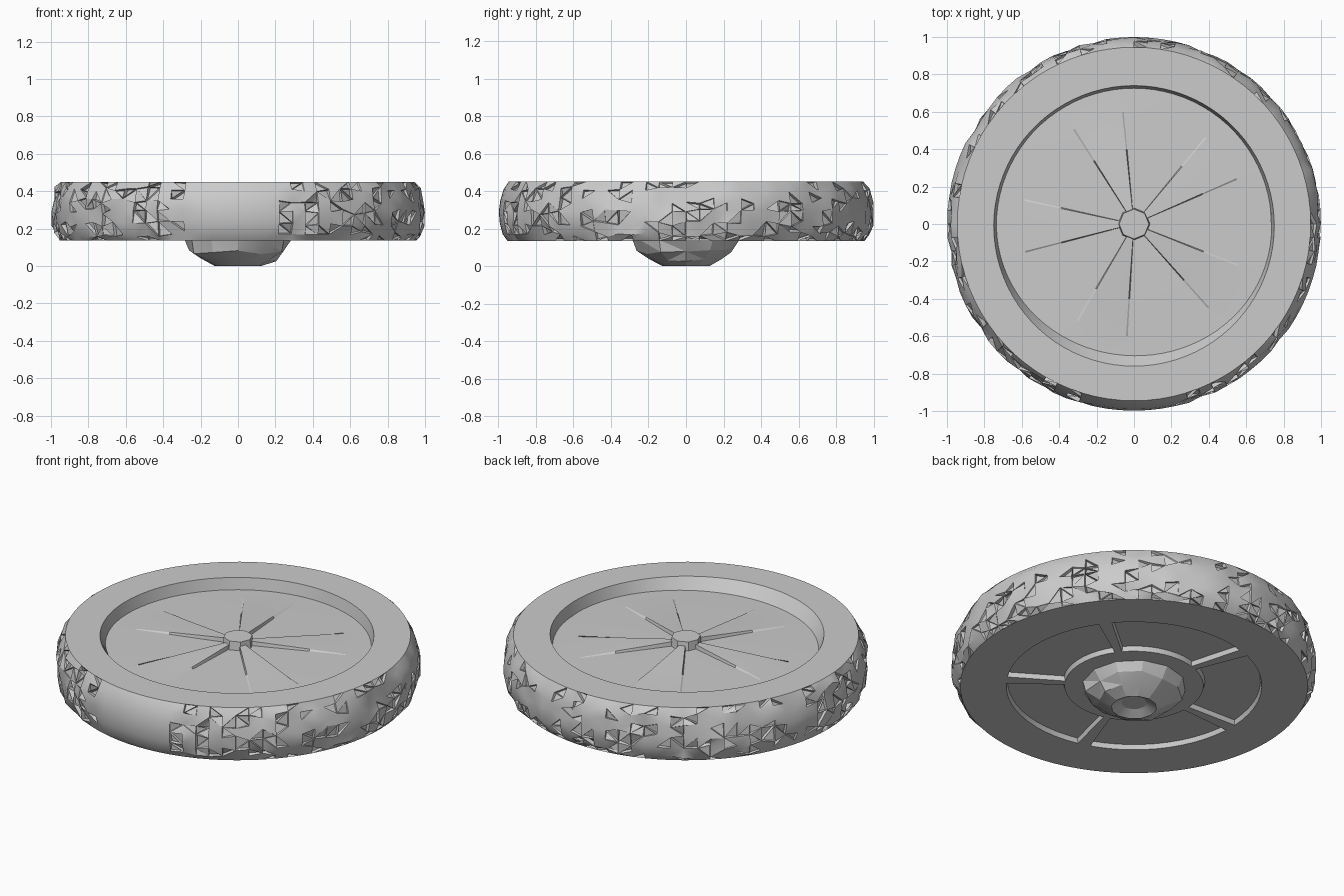
import bpy, bmesh, math, random

random.seed(4)
cube = bpy.data.objects.get("Cube")
if cube:
    bpy.data.objects.remove(cube, do_unlink=True)

grey = bpy.data.materials.new("plain_grey")
grey.use_nodes = True
grey.diffuse_color = (0.6, 0.6, 0.6, 1)
grey.node_tree.nodes["Principled BSDF"].inputs["Base Color"].default_value = (0.6, 0.6, 0.6, 1)

SPOKES = [37 + 72 * k for k in range(5)]


def spoke_offset(deg):
    """Smallest angle in degrees from a direction to a spoke centre."""
    return min(abs((deg - s + 180) % 360 - 180) for s in SPOKES)


def polar(r, deg, z):
    a = math.radians(deg)
    return (r * math.cos(a), r * math.sin(a), z)


def scale_radius(v, s):
    v.co.x *= s
    v.co.y *= s


def finish(bm, name, angle=30):
    me = bpy.data.meshes.new(name)
    bm.to_mesh(me)
    bm.free()
    ob = bpy.data.objects.new(name, me)
    bpy.context.collection.objects.link(ob)
    me.materials.append(grey)
    bpy.ops.object.select_all(action='DESELECT')
    ob.select_set(True)
    bpy.context.view_layer.objects.active = ob
    bpy.ops.object.shade_smooth_by_angle(angle=math.radians(angle))
    return ob


def polar_grid(bm, profile, angles, height=None, flip=False):
    """Sweep (radius, z) points around the axis; returns vertex rings and face rows."""
    rings = [[bm.verts.new(polar(r, a, height(r, a, z) if height else z)) for a in angles]
             for r, z in profile]
    rows, n = [], len(angles)
    for lo, hi in zip(rings, rings[1:]):
        row = []
        for i in range(n):
            j = (i + 1) % n
            quad = [lo[i], lo[j], hi[j], hi[i]]
            row.append(bm.faces.new(quad[::-1] if flip else quad))
        rows.append(row)
    return rings, rows


# Tyre: worn carcass with ragged, chipped tread
bm = bmesh.new()
SEG = 84
tyre_profile = [(0.70, 0.137), (0.952, 0.135), (0.977, 0.17), (0.992, 0.225), (0.998, 0.29),
                (0.990, 0.35), (0.972, 0.41), (0.945, 0.45), (0.75, 0.45), (0.735, 0.378)]
angles = [i * 360 / SEG for i in range(SEG)]
rings, rows = polar_grid(bm, tyre_profile, angles)


def is_smooth_patch(deg):
    return abs((deg - 269 + 180) % 360 - 180) < 14 or (deg + 17) % 45 < 4


for ring in rings[2:7]:
    for v, a in zip(ring, angles):
        if not is_smooth_patch(a):
            scale_radius(v, 1 + random.uniform(-0.012, 0.01))
            v.co.z += random.uniform(-0.016, 0.016)

# Rim wall: slightly off centre, leaning inward along the front
for v in rings[8] + rings[9]:
    v.co.y -= 0.01
for v, a in zip(rings[9], angles):
    front = max(0, math.cos(math.radians(a - 265)))
    scale_radius(v, 1 - 0.06 * front ** 2)

tread = [f for row in rows[1:7] for f, a in zip(row, angles) if not is_smooth_patch(a + 2)]
tread = bmesh.ops.triangulate(bm, faces=tread)["faces"]
chips = [f for f in tread if random.random() < 0.32]
bm.normal_update()
bmesh.ops.inset_individual(bm, faces=chips, thickness=0.003, depth=-0.014)
for f in chips:
    for v in f.verts:
        scale_radius(v, 1 + random.uniform(-0.014, 0.014))
for v in bm.verts:
    v.co.z = min(max(v.co.z, 0.135), 0.45)
    r = math.hypot(v.co.x, v.co.y)
    if r > 1:
        scale_radius(v, 1 / r)
finish(bm, "tyre")


# Outer disc: shallow face with low ribs that taper toward the edge
def face_height(r, a, z):
    rib = max(0, 0.6 - r) * 0.05 if spoke_offset(a) < 13 else 0
    return z + rib


bm = bmesh.new()
rib_steps = (-25, -19, -13.8, -12.9, -6, 0, 6, 12.9, 13.8, 19, 25, 31)
edges = sorted((s + d) % 360 for s in SPOKES for d in rib_steps)
face_profile = [(0.74, 0.382), (0.60, 0.385), (0.40, 0.388), (0.20, 0.39), (0.03, 0.392)]
polar_grid(bm, face_profile, edges, face_height)
finish(bm, "outer_disc", 20)

# Small axle boss on the outer face
bm = bmesh.new()
ring, _ = polar_grid(bm, [(0.088, 0.37), (0.08, 0.442)], [i * 45 for i in range(8)])
bm.faces.new(ring[1])
finish(bm, "axle_boss")

# Inner plate: five shallow pockets sunk between narrow spokes
bm = bmesh.new()
plate_angles = [SPOKES[0] + 3 + i * 6 for i in range(60)]
_, rows = polar_grid(bm, [(0.20, 0.137), (0.38, 0.137), (0.70, 0.137), (0.72, 0.137)],
                     plate_angles, flip=True)
bm.normal_update()
if rows[0][0].normal.z > 0:
    bmesh.ops.reverse_faces(bm, faces=bm.faces[:])
    bm.normal_update()
pockets = [f for f, a in zip(rows[1], plate_angles) if spoke_offset(a + 3) > 3]
bmesh.ops.inset_region(bm, faces=pockets, thickness=0.008, depth=-0.028)
finish(bm, "spoked_plate")

# Hub: rough faceted dome with a dished end
bm = bmesh.new()
hub_profile = [(0.285, 0.14), (0.26, 0.075), (0.20, 0.035), (0.125, 0.0), (0.11, 0.008), (0.07, 0.03)]
rings, _ = polar_grid(bm, hub_profile, [i * 30 for i in range(12)], flip=True)
for ring in rings[1:3]:
    for v in ring:
        scale_radius(v, random.uniform(0.92, 1.05))
        v.co.z += random.uniform(-0.012, 0.012)
bm.faces.new(rings[-1])
bmesh.ops.triangulate(bm, faces=bm.faces[:])
bmesh.ops.recalc_face_normals(bm, faces=bm.faces[:])
bm.normal_update()
# Keep the open shell facing outward
if sum(f.normal.z * f.calc_area() for f in bm.faces) > 0:
    bmesh.ops.reverse_faces(bm, faces=bm.faces[:])
finish(bm, "hub", 15)
